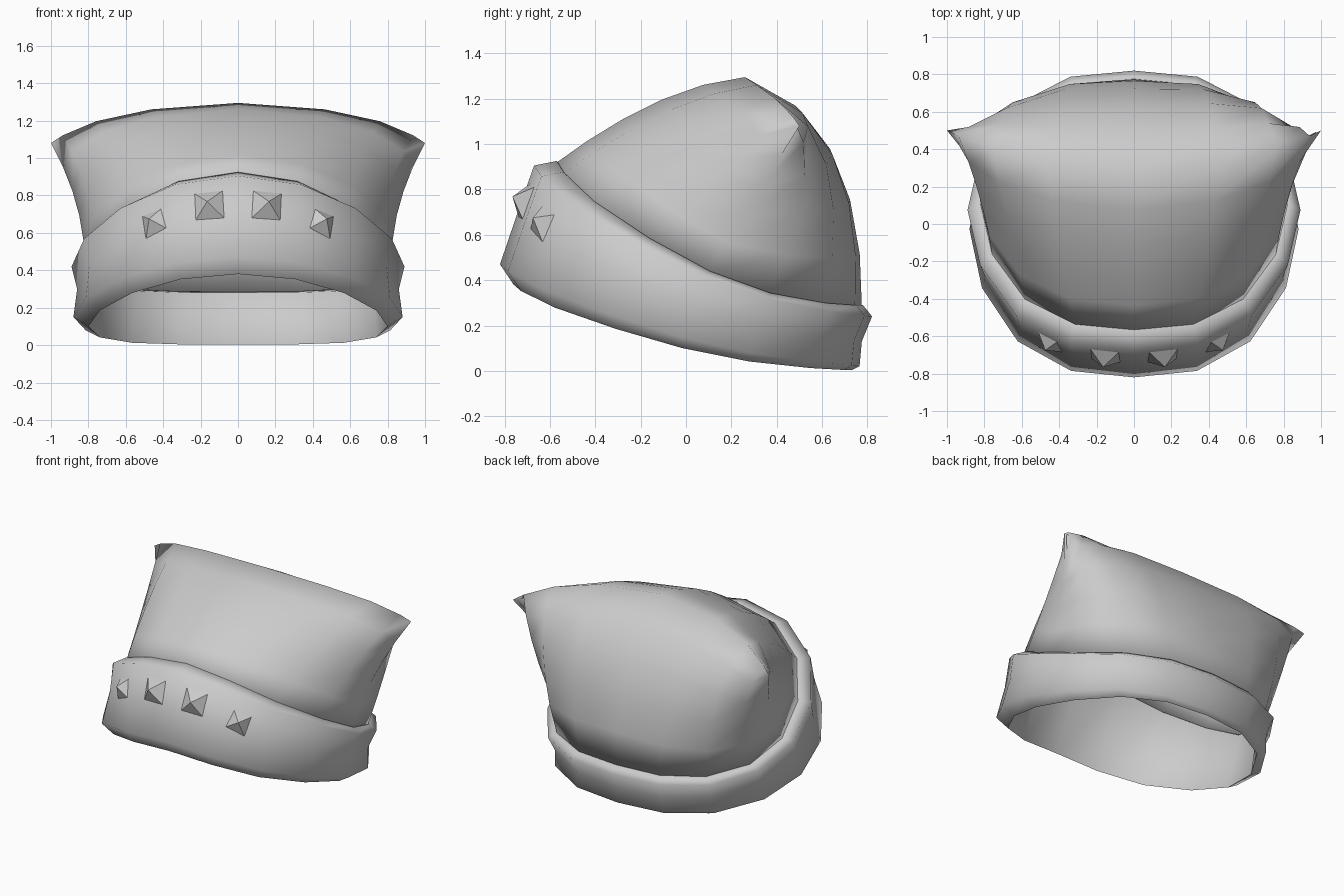
import bpy, bmesh
from math import sin, cos, pi, radians, copysign
from mathutils import Vector, Matrix

cube = bpy.data.objects.get("Cube")
if cube:
    bpy.data.objects.remove(cube)

SEG = 16

wool = bpy.data.materials.new("light_grey")
wool.use_nodes = True
GREY = (0.6, 0.6, 0.6, 1)
wool.diffuse_color = GREY
wool.node_tree.nodes["Principled BSDF"].inputs["Base Color"].default_value = GREY


def ring(rx, side_z, front, back):
    """Tilted, slightly squared oval: front and back are (y, z), side_z the height midway."""
    (fy, fz), (by, bz) = front, back
    pts = []
    for i in range(SEG):
        t = 2 * pi * i / SEG
        c = cos(t)
        y = (fy + by) / 2 + c * (1 + 0.07 * sin(2 * t) ** 2) * (fy - by) / 2
        z = side_z + c * (fz - bz) / 2 + c * c * ((fz + bz) / 2 - side_z)
        pts.append(Vector((rx * sin(t), y, z)))
    return pts


def add_object(name, bm):
    me = bpy.data.meshes.new(name)
    bm.to_mesh(me)
    bm.free()
    ob = bpy.data.objects.new(name, me)
    bpy.context.collection.objects.link(ob)
    me.materials.append(wool)
    return ob


def loft(name, rings, closed=False):
    bm = bmesh.new()
    rows = [[bm.verts.new(p) for p in r] for r in rings]
    following = rows[1:] + rows[:1] if closed else rows[1:]
    for a, b in zip(rows, following):
        for i in range(SEG):
            j = (i + 1) % SEG
            bm.faces.new((a[i], a[j], b[j], b[i]))
    bmesh.ops.remove_doubles(bm, verts=bm.verts, dist=0.0005)
    bmesh.ops.recalc_face_normals(bm, faces=bm.faces)
    ob = add_object(name, bm)
    bpy.ops.object.select_all(action='DESELECT')
    ob.select_set(True)
    bpy.context.view_layer.objects.active = ob
    bpy.ops.object.shade_smooth_by_angle(angle=radians(100))
    return ob


# Folded brim: rolled rim, outer wall, rolled top and inner wall
loft("brim", [
    ring(0.80, 0.10, (-0.76, 0.38), (0.73, 0.003)),
    ring(0.88, 0.15, (-0.82, 0.47), (0.765, 0.02)),
    ring(0.86, 0.30, (-0.745, 0.69), (0.775, 0.13)),
    ring(0.89, 0.42, (-0.67, 0.905), (0.82, 0.24)),
    ring(0.83, 0.44, (-0.57, 0.925), (0.78, 0.29)),
    ring(0.785, 0.43, (-0.545, 0.905), (0.745, 0.28)),
], closed=True)


# Crown: oval base drawn up into a curved seam with two pointed corners
def seam(t):
    x = copysign(abs(sin(t)) ** 0.8, sin(t))
    return Vector((x, 0.26 + 0.24 * x * x, 1.295 - 0.16 * x * x - 0.055 * x ** 8))


FRONT_BULGE = Vector((0, -0.063, 0.035)), Vector((0, -0.03, 0.10))
BACK_BULGE = Vector((0, 0.177, 0.025)), Vector((0, 0.27, 0.19))


def crown_ring(base, s):
    low_weight, high_weight = 3 * s * (1 - s) ** 2, 3 * s * s * (1 - s)
    pts = []
    for i, b in enumerate(base):
        t = 2 * pi * i / SEG
        low, high = FRONT_BULGE if cos(t) > 0 else BACK_BULGE
        offset = (low * low_weight + high * high_weight) * abs(cos(t)) ** 0.6
        offset.x -= 0.06 * sin(t) ** 7 * (low_weight + high_weight)
        pts.append(b.lerp(seam(t), s) + offset)
    return pts


base = ring(0.82, 0.435, (-0.575, 0.915), (0.775, 0.285))
crown = loft("crown", [crown_ring(base, s) for s in (0, 0.2, 0.4, 0.6, 0.8, 1)])
shell = crown.modifiers.new("thickness", 'SOLIDIFY')
shell.thickness = 0.025
shell.offset = -1


# Pyramid studs along the front of the brim
def stud(name, apex, normal, roll):
    bm = bmesh.new()
    bmesh.ops.create_cone(bm, cap_ends=True, segments=4, radius1=0.13,
                          radius2=0, depth=0.08)
    bmesh.ops.translate(bm, verts=bm.verts, vec=(0, 0, -0.04))
    bmesh.ops.rotate(bm, verts=bm.verts, matrix=Matrix.Rotation(pi / 4 + roll, 3, 'Z'))
    out = Vector(normal).normalized()
    across = Vector((0, 0, 1)).cross(out).normalized()
    frame = Matrix((across, out.cross(across), out)).transposed()
    bmesh.ops.rotate(bm, verts=bm.verts, matrix=frame)
    bmesh.ops.translate(bm, verts=bm.verts, vec=apex)
    add_object(name, bm)


for side, label in ((1, "left"), (-1, "right")):
    stud("inner_stud_" + label, (side * 0.165, -0.765, 0.768),
         (side * 0.15, -0.93, 0.33), side * -0.1)
    stud("outer_stud_" + label, (side * 0.475, -0.675, 0.675),
         (side * 0.5, -0.8, 0.33), side * -0.4)
